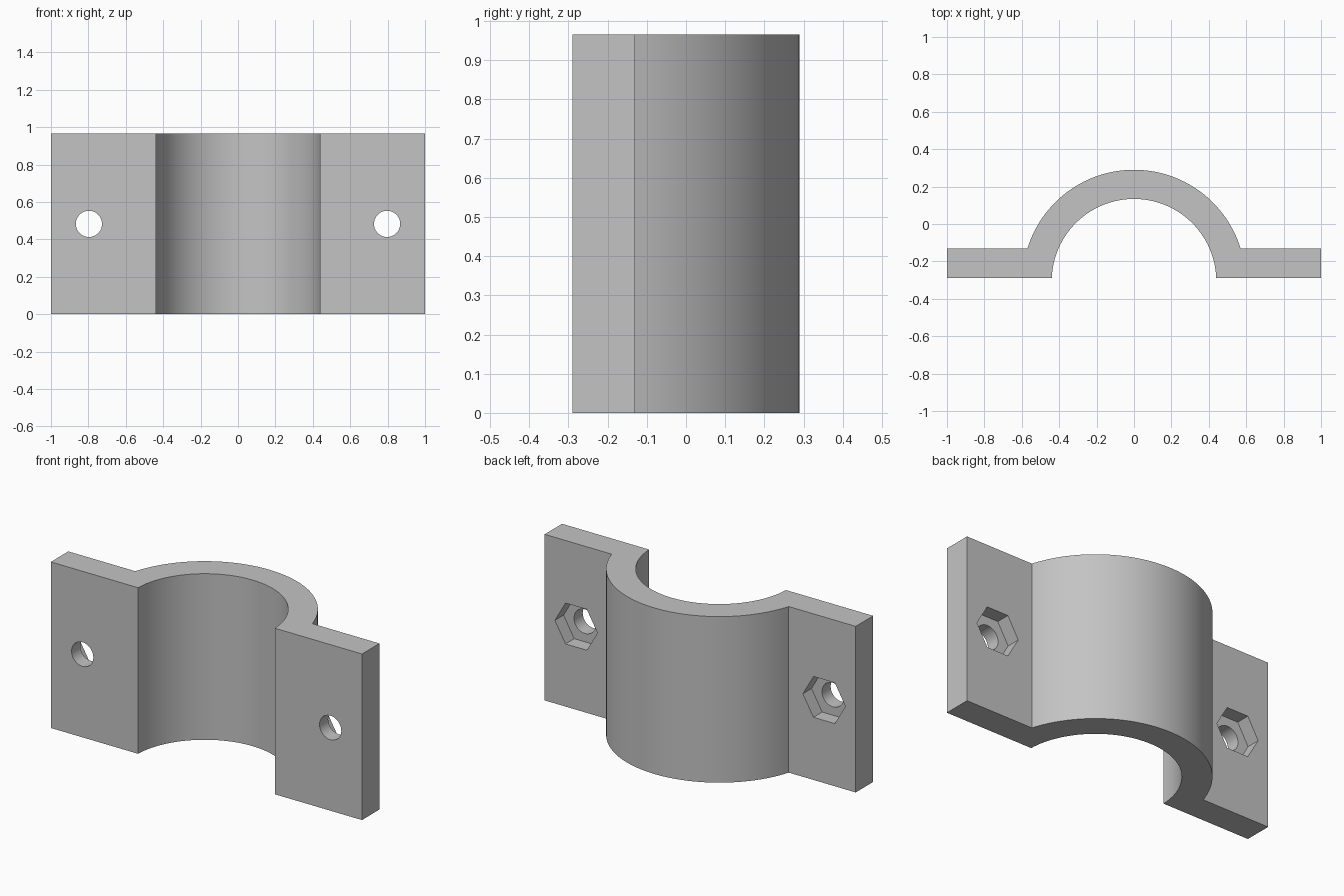
import bpy
import bmesh
from math import asin, cos, pi, radians, sin, sqrt
from mathutils import Matrix

if "Cube" in bpy.data.objects:
    bpy.data.objects.remove(bpy.data.objects["Cube"])

HEIGHT = 0.965
FRONT, FLANGE_BACK, BACK = -0.29, -0.13, 0.29
CENTER_Y = -0.306
OUTER_R, INNER_R = BACK - CENTER_Y, 0.44
HOLE_X, HOLE_R = 0.797, 0.07
NUT_R, NUT_DEPTH = 0.137, 0.08
STEPS = 64

grey = bpy.data.materials.new("grey_plastic")
grey.use_nodes = True
colour = (0.55, 0.55, 0.55, 1)
grey.diffuse_color = colour
grey.node_tree.nodes["Principled BSDF"].inputs["Base Color"].default_value = colour


def make_object(name, bm):
    bmesh.ops.recalc_face_normals(bm, faces=bm.faces)
    mesh = bpy.data.meshes.new(name)
    bm.to_mesh(mesh)
    bm.free()
    mesh.materials.append(grey)
    obj = bpy.data.objects.new(name, mesh)
    bpy.context.collection.objects.link(obj)
    return obj


def arc(radius, y_end):
    """Arc over the saddle from right to left, ending at height y_end."""
    start = asin((y_end - CENTER_Y) / radius)
    angles = [start + (pi - 2 * start) * i / STEPS for i in range(STEPS + 1)]
    return [(radius * cos(a), CENTER_Y + radius * sin(a)) for a in angles]


def prism_y(name, x, radius, sides, y0, y1):
    """Prism along y with a corner pointing toward x."""
    bm = bmesh.new()
    place = Matrix.Translation((x, (y0 + y1) / 2, HEIGHT / 2)) @ Matrix.Rotation(pi / 2, 4, "X")
    bmesh.ops.create_cone(bm, cap_ends=True, segments=sides, radius1=radius,
                          radius2=radius, depth=y1 - y0, matrix=place)
    if sides == 6:
        # Make sure the hexagon has flat top and bottom edges
        top = max(v.co.z for v in bm.verts) - HEIGHT / 2
        if top > radius * sqrt(0.9):
            bmesh.ops.rotate(bm, verts=bm.verts, cent=(x, 0, HEIGHT / 2),
                             matrix=Matrix.Rotation(pi / 6, 3, "Y"))
    obj = make_object(name, bm)
    obj.hide_render = True
    return obj


# Clamp body: saddle and flanges in one extruded profile
outline = [(1, FRONT), (1, FLANGE_BACK)] + arc(OUTER_R, FLANGE_BACK)
outline += [(-1, FLANGE_BACK), (-1, FRONT)] + arc(INNER_R, FRONT)[::-1]
bm = bmesh.new()
base = bm.faces.new([bm.verts.new((x, y, 0)) for x, y in outline])
top = bmesh.ops.extrude_face_region(bm, geom=[base], use_keep_orig=True)
bmesh.ops.translate(bm, vec=(0, 0, HEIGHT),
                    verts=[v for v in top["geom"] if isinstance(v, bmesh.types.BMVert)])
clamp = make_object("half_clamp", bm)
bpy.context.view_layer.objects.active = clamp
clamp.select_set(True)

# Bolt holes and hexagonal nut pockets in both flanges
for side in (-1, 1):
    x = side * HOLE_X
    for cutter in (
        prism_y("bolt_hole_cutter", x, HOLE_R, 48, FRONT - 0.1, FLANGE_BACK + 0.1),
        prism_y("nut_pocket_cutter", x, NUT_R, 6, FLANGE_BACK - NUT_DEPTH, FLANGE_BACK + 0.1),
    ):
        cut = clamp.modifiers.new(cutter.name, "BOOLEAN")
        cut.operation = "DIFFERENCE"
        cut.solver = "EXACT"
        cut.object = cutter
        bpy.ops.object.modifier_apply(modifier=cut.name)
        bpy.data.objects.remove(cutter)

bpy.ops.object.shade_smooth_by_angle(angle=radians(30))
